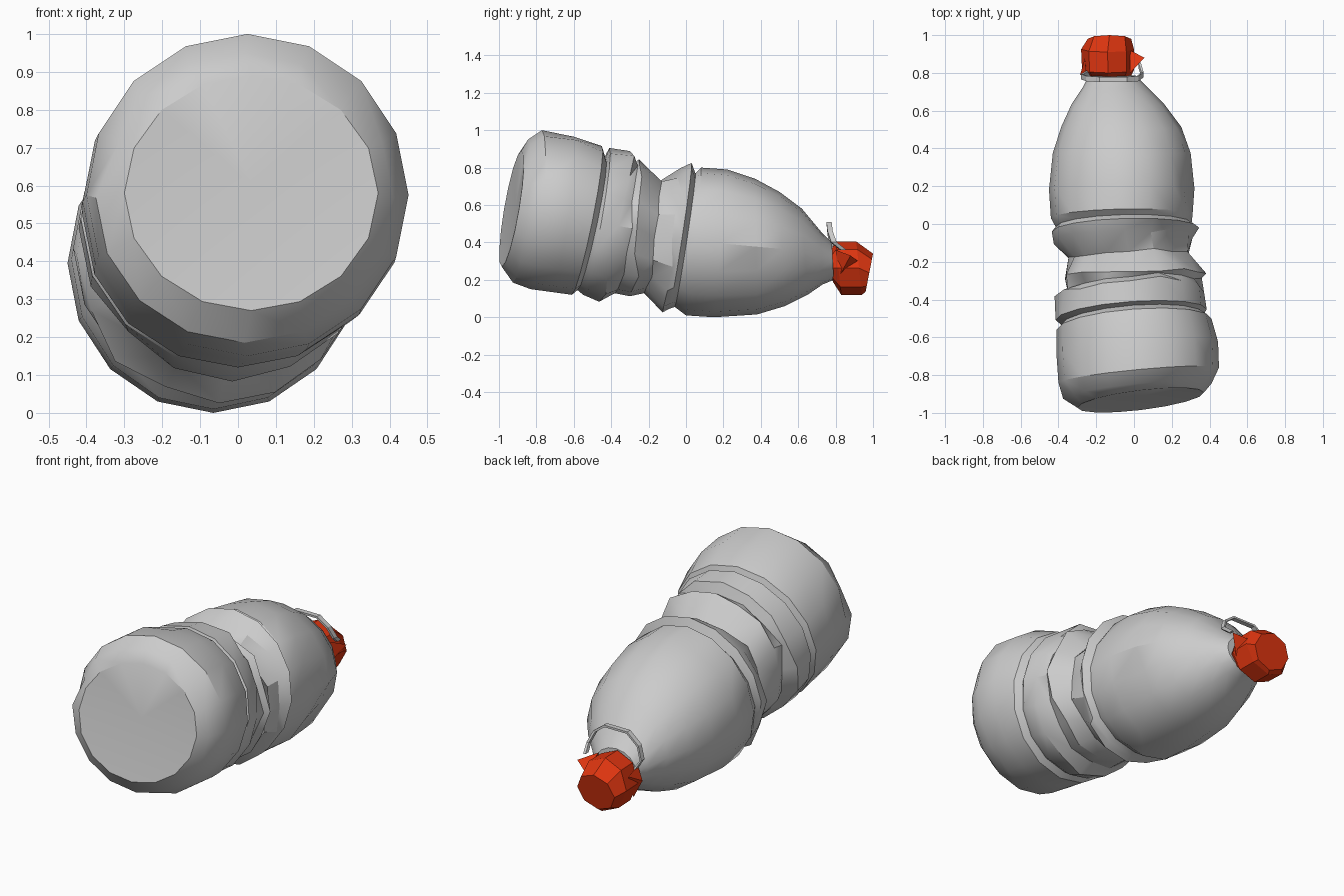
import bpy, bmesh, math, random
from mathutils import Vector

if "Cube" in bpy.data.objects:
    bpy.data.objects.remove(bpy.data.objects["Cube"])

random.seed(4)


def finish(name, bm, angle=None, color=None):
    bmesh.ops.recalc_face_normals(bm, faces=bm.faces)
    me = bpy.data.meshes.new(name)
    bm.to_mesh(me)
    bm.free()
    ob = bpy.data.objects.new(name, me)
    bpy.context.collection.objects.link(ob)
    if color:
        mat = bpy.data.materials.get("red_plastic") or bpy.data.materials.new("red_plastic")
        mat.diffuse_color = color
        mat.use_nodes = True
        mat.node_tree.nodes["Principled BSDF"].inputs["Base Color"].default_value = mat.diffuse_color
        me.materials.append(mat)
    if angle:
        bpy.ops.object.select_all(action='DESELECT')
        ob.select_set(True)
        bpy.context.view_layer.objects.active = ob
        bpy.ops.object.shade_smooth_by_angle(angle=math.radians(angle))
    return ob


def loft(rings, sides, start=None, crumple=(), amount=0.0):
    """Ring = top y, top z, bottom y, bottom z, left x, right x."""
    bm = bmesh.new()
    rows = []
    for k, (yt, zt, yb, zb, xl, xr) in enumerate(rings):
        yaw = max(0, min(0.04, 0.012 - 0.04 * yt))
        row = []
        for i in range(sides):
            a = 2 * math.pi * i / sides
            c, s = math.cos(a), math.sin(a)
            p = Vector(((xl + xr) / 2 + (xr - xl) / 2 * c,
                        (yt + yb) / 2 + (yt - yb) / 2 * s + yaw * c,
                        (zt + zb) / 2 + (zt - zb) / 2 * s))
            if k in crumple:
                r = random.uniform(-1, 0.5) * amount
                p += Vector((c * r, random.uniform(-0.8, 0.8) * amount, s * r))
            row.append(bm.verts.new(p))
        rows.append(row)
    crushed = []
    for k, (a, b) in enumerate(zip(rows, rows[1:])):
        for i in range(sides):
            j = (i + 1) % sides
            f = bm.faces.new((a[i], a[j], b[j], b[i]))
            if k in crumple:
                crushed.append(f)
    bm.faces.new(rows[-1])
    if start:
        v = bm.verts.new(start)
        for i in range(sides):
            bm.faces.new((rows[0][i], rows[0][(i + 1) % sides], v))
    else:
        bm.faces.new(rows[0])
    # crushed zones fold into triangles
    bmesh.ops.triangulate(bm, faces=crushed)
    return bm


# Crushed bottle: tilted base, ribbed waist, rounded shoulder, neck
body = [
    (-0.88, 0.89, -0.985, 0.27, -0.30, 0.37),
    (-0.845, 0.95, -0.925, 0.185, -0.375, 0.41),
    (-0.77, 1.00, -0.83, 0.15, -0.40, 0.45),
    (-0.60, 0.98, -0.72, 0.135, -0.41, 0.445),
    (-0.45, 0.915, -0.61, 0.12, -0.41, 0.41),
    (-0.43, 0.85, -0.58, 0.145, -0.385, 0.37),
    (-0.41, 0.905, -0.55, 0.12, -0.415, 0.385),
    (-0.29, 0.885, -0.45, 0.09, -0.415, 0.385),
    (-0.275, 0.83, -0.37, 0.12, -0.375, 0.35),
    (-0.25, 0.86, -0.29, 0.10, -0.385, 0.375),
    (-0.13, 0.74, -0.22, 0.115, -0.36, 0.305),
    (-0.03, 0.79, -0.13, 0.03, -0.43, 0.33),
    (0.03, 0.825, -0.09, 0.045, -0.435, 0.345),
    (0.05, 0.77, -0.06, 0.055, -0.415, 0.305),
    (0.08, 0.80, 0.0, 0.01, -0.44, 0.31),
    (0.22, 0.79, 0.15, 0.0, -0.45, 0.32),
    (0.37, 0.74, 0.38, 0.015, -0.43, 0.30),
    (0.50, 0.67, 0.53, 0.06, -0.385, 0.25),
    (0.62, 0.58, 0.65, 0.12, -0.33, 0.16),
    (0.72, 0.46, 0.73, 0.175, -0.27, 0.07),
    (0.78, 0.40, 0.79, 0.20, -0.24, 0.01),
]
bm = loft(body, 16, start=(0.04, -0.91, 0.6), crumple=(7, 8, 9, 10, 11), amount=0.022)

# Small dents pressed into the shoulder, sides and base
for centre, push in (((0.31, 0.15, 0.52), (-0.03, 0, 0)),
                     ((0.28, 0.45, 0.30), (-0.03, 0, 0.01)),
                     ((0.15, 0.62, 0.30), (-0.02, 0, 0)),
                     ((-0.17, 0.22, 0.78), (0, 0, -0.02)),
                     ((0.10, -0.60, 0.98), (0, 0, -0.015)),
                     ((-0.36, -0.88, 0.72), (0.03, 0, 0))):
    v = min(bm.verts, key=lambda q: (q.co - Vector(centre)).length)
    v.co += Vector(push)
finish("bottle_body", bm, angle=30)

# Faceted screw cap
RED = (0.72, 0.035, 0.005, 1)
cap = [
    (0.765, 0.34, 0.785, 0.19, -0.25, -0.02),
    (0.80, 0.405, 0.83, 0.12, -0.275, 0.0),
    (0.91, 0.405, 0.94, 0.12, -0.28, 0.0),
    (1.0, 0.34, 0.96, 0.135, -0.245, -0.015),
]
finish("cap", loft(cap, 8), color=RED)

# Torn cap tabs, one on each side
for name, pts in (
        ("torn_tab_right", [(-0.02, 0.80, 0.36), (-0.02, 0.92, 0.30), (0.055, 0.88, 0.33), (-0.02, 0.82, 0.22)]),
        ("torn_tab_left", [(-0.25, 0.78, 0.34), (-0.26, 0.88, 0.32), (-0.285, 0.79, 0.27), (-0.25, 0.82, 0.18)])):
    bm = bmesh.new()
    vs = [bm.verts.new(p) for p in pts]
    bmesh.ops.convex_hull(bm, input=vs)
    finish(name, bm, color=RED)

# Loose arched strap left from the seal ring
path = [(0.03, 0.84, 0.36), (0.045, 0.79, 0.40), (0.02, 0.77, 0.46), (-0.04, 0.765, 0.505),
        (-0.18, 0.765, 0.505), (-0.25, 0.77, 0.45), (-0.275, 0.78, 0.38), (-0.24, 0.80, 0.32)]
mid = Vector((-0.11, 0.77, 0.34))
bm = bmesh.new()
rows = []
for p in path:
    p = Vector(p)
    out = (p - mid).normalized() * 0.006
    side = Vector((0, 0.014, 0))
    rows.append([bm.verts.new(p + o) for o in (out + side, out - side, -out - side, -out + side)])
for a, b in zip(rows, rows[1:]):
    for i in range(4):
        j = (i + 1) % 4
        bm.faces.new((a[i], a[j], b[j], b[i]))
bm.faces.new(rows[0])
bm.faces.new(rows[-1])
finish("seal_strap", bm)
